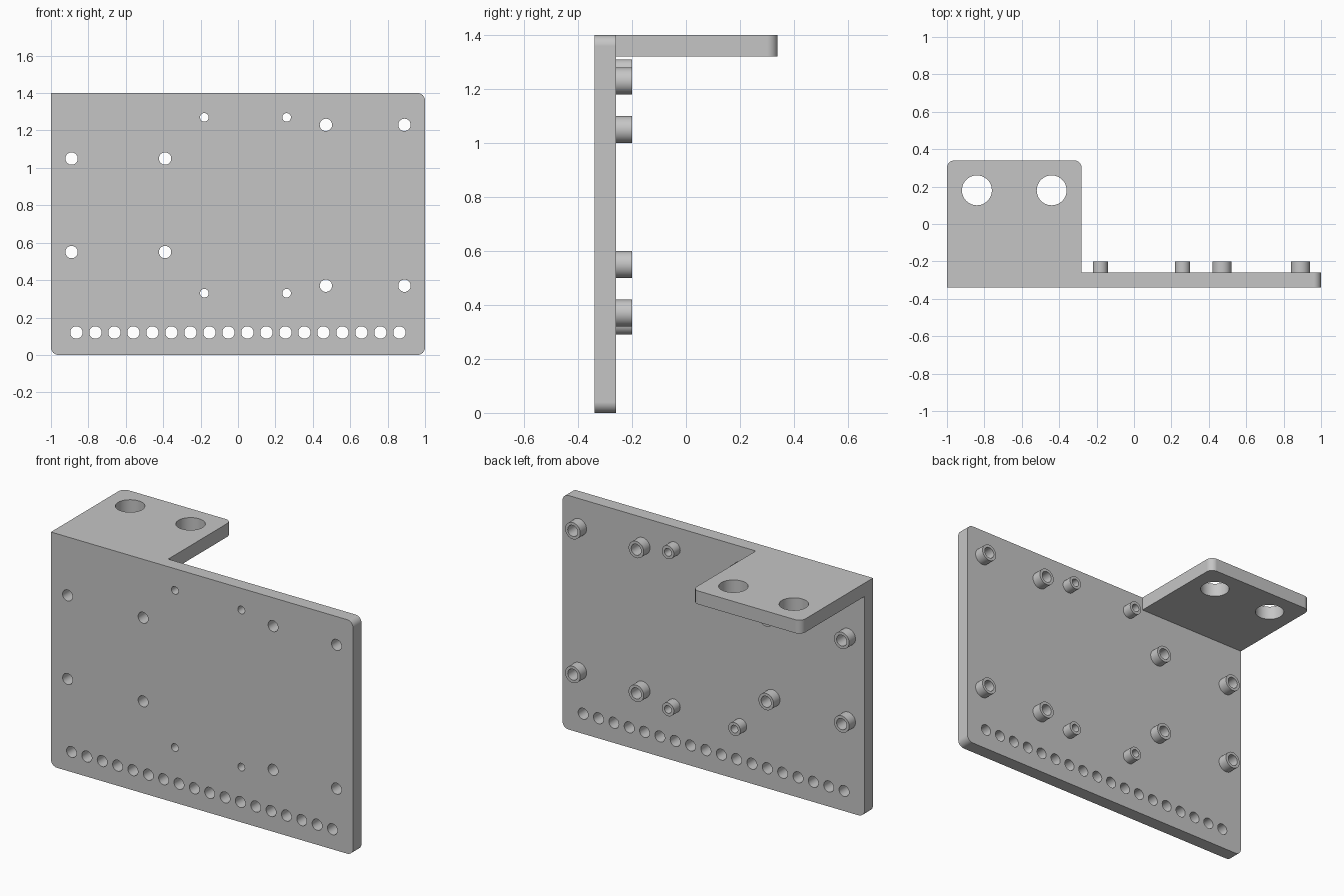
import bpy
import bmesh
from math import sin, cos, pi
from mathutils import Matrix, Vector

cube = bpy.data.objects.get("Cube")
if cube:
    bpy.data.objects.remove(cube, do_unlink=True)

grey = bpy.data.materials.new("plain grey")
grey.use_nodes = True
grey.diffuse_color = (0.56, 0.56, 0.56, 1)
grey.node_tree.nodes["Principled BSDF"].inputs["Base Color"].default_value = grey.diffuse_color

FRONT, BACK, TOP, THICK = -0.34, 0.34, 1.4, 0.08
PLATE_BACK = FRONT + THICK
BOSS_DEPTH = 0.06
CORNER = 0.04


def circle(x, y, r, n=32):
    return [(x + r * cos(2 * pi * i / n), y + r * sin(2 * pi * i / n)) for i in range(n)]


def rounded_rect(x0, y0, x1, y1, radii, n=8):
    """Outline from lower left, anticlockwise; a radius of 0 keeps the corner square."""
    corners = [(x0, y0, 1, 1), (x1, y0, -1, 1), (x1, y1, -1, -1), (x0, y1, 1, -1)]
    pts = []
    for k, ((x, y, sx, sy), r) in enumerate(zip(corners, radii)):
        if r == 0:
            pts.append((x, y))
            continue
        for i in range(n + 1):
            a = pi + (k + i / n) * pi / 2
            pts.append((x + sx * r + r * cos(a), y + sy * r + r * sin(a)))
    return pts


def evaluated_mesh(obj):
    graph = bpy.context.evaluated_depsgraph_get()
    return bpy.data.meshes.new_from_object(obj.evaluated_get(graph))


def slab(name, outlines, start, thickness, upright):
    """Extrude an outline with holes, along y when upright, otherwise along z."""
    curve = bpy.data.curves.new(name + "_profile", "CURVE")
    curve.dimensions = "2D"
    curve.fill_mode = "BOTH"
    curve.extrude = thickness / 2
    for pts in outlines:
        spline = curve.splines.new("POLY")
        spline.points.add(len(pts) - 1)
        for point, (x, y) in zip(spline.points, pts):
            point.co = (x, y, 0, 1)
        spline.use_cyclic_u = True
    helper = bpy.data.objects.new(name + "_profile", curve)
    bpy.context.collection.objects.link(helper)
    mesh = evaluated_mesh(helper)
    bpy.data.objects.remove(helper, do_unlink=True)
    bpy.data.curves.remove(curve)

    middle = start + thickness / 2
    if upright:
        place = Matrix.Translation((0, middle, 0)) @ Matrix.Rotation(pi / 2, 4, "X")
    else:
        place = Matrix.Translation((0, 0, middle))
    bm = bmesh.new()
    bm.from_mesh(mesh)
    bmesh.ops.remove_doubles(bm, verts=bm.verts, dist=0.0001)
    bmesh.ops.transform(bm, matrix=place, verts=bm.verts)
    bmesh.ops.recalc_face_normals(bm, faces=bm.faces)
    bm.to_mesh(mesh)
    bm.free()
    mesh.name = name
    mesh.materials.clear()
    mesh.materials.append(grey)
    obj = bpy.data.objects.new(name, mesh)
    bpy.context.collection.objects.link(obj)
    return obj


def finish(obj):
    bpy.ops.object.select_all(action="DESELECT")
    obj.select_set(True)
    bpy.context.view_layer.objects.active = obj
    bpy.ops.object.shade_smooth_by_angle(angle=pi / 6)
    weighted = obj.modifiers.new("flat_faces", "WEIGHTED_NORMAL")
    weighted.keep_sharp = True


# Mounting groups: x positions, z positions, hole radius, boss radius
groups = [
    ("left_lower", (0.47, 0.89), (0.37, 1.23), 0.033, 0.05),
    ("right", (-0.89, -0.39), (0.55, 1.05), 0.033, 0.05),
    ("middle", (-0.18, 0.26), (0.33, 1.27), 0.023, 0.04),
]
mounts = [(name, x, z, hole, boss)
          for name, xs, zs, hole, boss in groups for x in xs for z in zs]

# Upright plate with mounting holes and a row of holes along the bottom
holes = [circle(x, z, hole) for _, x, z, hole, _ in mounts]
holes += [circle(-0.864 + 0.1016 * i, 0.12, 0.033) for i in range(18)]
outline = rounded_rect(-1, 0, 1, TOP, (CORNER, CORNER, CORNER, 0))
plate = slab("bracket_plate", [outline] + holes, FRONT, THICK, True)

# Top flange with two large holes, merged into the plate
outline = rounded_rect(-1, FRONT + THICK / 2, -0.28, BACK, (0, 0, CORNER, CORNER))
flange = slab("top_flange", [outline] + [circle(x, 0.18, 0.08, 48) for x in (-0.84, -0.44)],
              TOP - THICK, THICK, False)
union = plate.modifiers.new("join_flange", "BOOLEAN")
union.operation = "UNION"
union.solver = "EXACT"
union.object = flange
joined = evaluated_mesh(plate)
plate.modifiers.clear()
plate.data = joined
bpy.data.objects.remove(flange, do_unlink=True)
finish(plate)

# Hollow standoffs on the back of the plate
for i, (name, x, z, hole, boss) in enumerate(mounts):
    finish(slab(f"{name}_standoff_{i % 4 + 1}", [circle(x, z, boss), circle(x, z, hole)],
                PLATE_BACK, BOSS_DEPTH, True))
